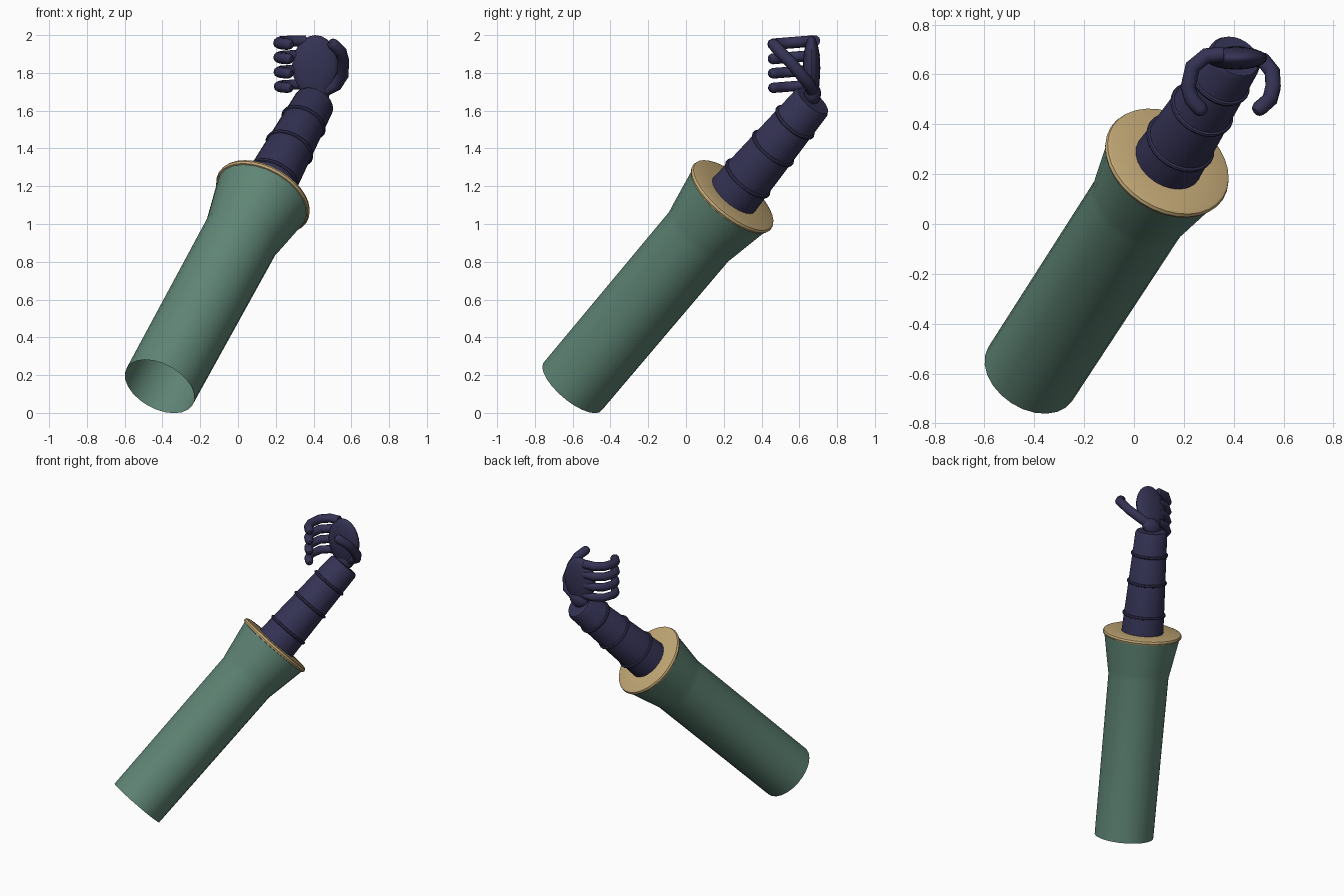
import bpy, bmesh, math
from mathutils import Vector

cube = bpy.data.objects.get("Cube")
if cube:
    bpy.data.objects.remove(cube)

# Shared axis of sleeve, cuff and forearm
BASE = Vector((-0.415, -0.60, 0.14))
AXIS = Vector((0.385, 0.594, 0.706)).normalized()
TILT = AXIS.to_track_quat("Z", "Y")


def material(name, rgb):
    mat = bpy.data.materials.new(name)
    mat.use_nodes = True
    mat.diffuse_color = (*rgb, 1)
    mat.node_tree.nodes["Principled BSDF"].inputs["Base Color"].default_value = (*rgb, 1)
    return mat


green = material("sleeve green", (0.115, 0.235, 0.178))
tan = material("cuff tan", (0.54, 0.39, 0.18))
navy = material("dark navy", (0.034, 0.032, 0.088))


def finish(obj, mat, angle=40):
    obj.data.materials.append(mat)
    bpy.ops.object.select_all(action="DESELECT")
    obj.select_set(True)
    bpy.context.view_layer.objects.active = obj
    bpy.ops.object.shade_smooth_by_angle(angle=math.radians(angle))
    return obj


def lathe(name, profile, mat, sides=24, cap=False):
    """Spin (radius, distance) pairs around the arm axis."""
    bm = bmesh.new()
    rings = []
    for r, t in profile:
        rings.append([bm.verts.new((r * math.cos(a), r * math.sin(a), t))
                      for a in (math.tau * i / sides for i in range(sides))])
    for low, high in zip(rings, rings[1:]):
        for i in range(sides):
            j = (i + 1) % sides
            bm.faces.new((low[i], low[j], high[j], high[i]))
    if cap:
        bm.faces.new(rings[-1])
    mesh = bpy.data.meshes.new(name)
    bm.to_mesh(mesh)
    bm.free()
    obj = bpy.data.objects.new(name, mesh)
    bpy.context.collection.objects.link(obj)
    obj.location = BASE
    obj.rotation_mode = "QUATERNION"
    obj.rotation_quaternion = TILT
    return finish(obj, mat)


def digit(name, points, radius):
    """Bent tube with a rounded tip."""
    curve = bpy.data.curves.new(name, "CURVE")
    curve.dimensions = "3D"
    curve.bevel_depth = radius
    curve.bevel_resolution = 3
    curve.use_fill_caps = True
    points = [Vector(p) for p in points]
    tip = (points[-1] - points[-2]).normalized()
    points += [points[-1] + tip * radius * 0.6, points[-1] + tip * radius * 0.9]
    spline = curve.splines.new("POLY")
    spline.points.add(len(points) - 1)
    for sp, p in zip(spline.points, points):
        sp.co = (*p, 1)
    spline.points[-2].radius = 0.8
    spline.points[-1].radius = 0.4
    obj = bpy.data.objects.new(name, curve)
    bpy.context.collection.objects.link(obj)
    bpy.ops.object.select_all(action="DESELECT")
    obj.select_set(True)
    bpy.context.view_layer.objects.active = obj
    bpy.ops.object.convert(target="MESH")
    return finish(bpy.context.object, navy, 60)


# Open sleeve with a flared end
lathe("sleeve", [(0.2, 0), (0.205, 1.13), (0.215, 1.18), (0.257, 1.41)], green)

# Cuff: rounded rim and a face closing in on the forearm
lathe("cuff", [(0.25, 1.405), (0.263, 1.408), (0.268, 1.42), (0.263, 1.433),
               (0.25, 1.438), (0.12, 1.437)], tan, 32)

# Tapered forearm with raised bands
lathe("forearm", [(0.143, 1.43), (0.109, 2.125), (0.098, 2.142)], navy, 24, True)
for i, t in enumerate((1.56, 1.785, 1.98)):
    r = 0.143 - 0.049 * (t - 1.43)
    band = [(r + 0.011 * math.cos(a), t + 0.011 * math.sin(a))
            for a in (math.tau * k / 8 for k in range(9))]
    lathe(f"forearm_band_{i + 1}", band, navy)

# Palm: flattened ball narrowing towards the wrist
bpy.ops.mesh.primitive_uv_sphere_add(segments=20, ring_count=12, radius=1,
                                     location=(0.41, 0.665, 1.825))
palm = bpy.context.object
palm.name = "palm"
for v in palm.data.vertices:
    taper = 1 + 0.15 * min(v.co.z, 0)
    v.co = (v.co.x * 0.125 * taper, v.co.y * 0.046, v.co.z * 0.175)
finish(palm, navy)

# Wrist linking forearm and palm
bpy.ops.mesh.primitive_uv_sphere_add(segments=16, ring_count=10, radius=1,
                                     location=(0.41, 0.67, 1.69))
wrist = bpy.context.object
wrist.name = "wrist"
wrist.scale = (0.075, 0.045, 0.06)
finish(wrist, navy)

# Four curled fingers
finger_path = [(0.36, 0.68), (0.29, 0.675), (0.235, 0.63), (0.217, 0.55),
               (0.232, 0.50), (0.265, 0.462)]
for i, name in enumerate(("index", "middle", "ring", "little")):
    z = 1.955 - 0.077 * i
    path = [(x, y, z + 0.08 * (y - 0.5)) for x, y in finger_path]
    digit(f"{name}_finger", path, 0.031 - 0.001 * i)

# Thumb rising across the open side
digit("thumb", [(0.45, 0.67, 1.70), (0.52, 0.655, 1.735), (0.555, 0.61, 1.79),
                (0.558, 0.55, 1.86), (0.545, 0.50, 1.91), (0.505, 0.465, 1.95)], 0.032)
